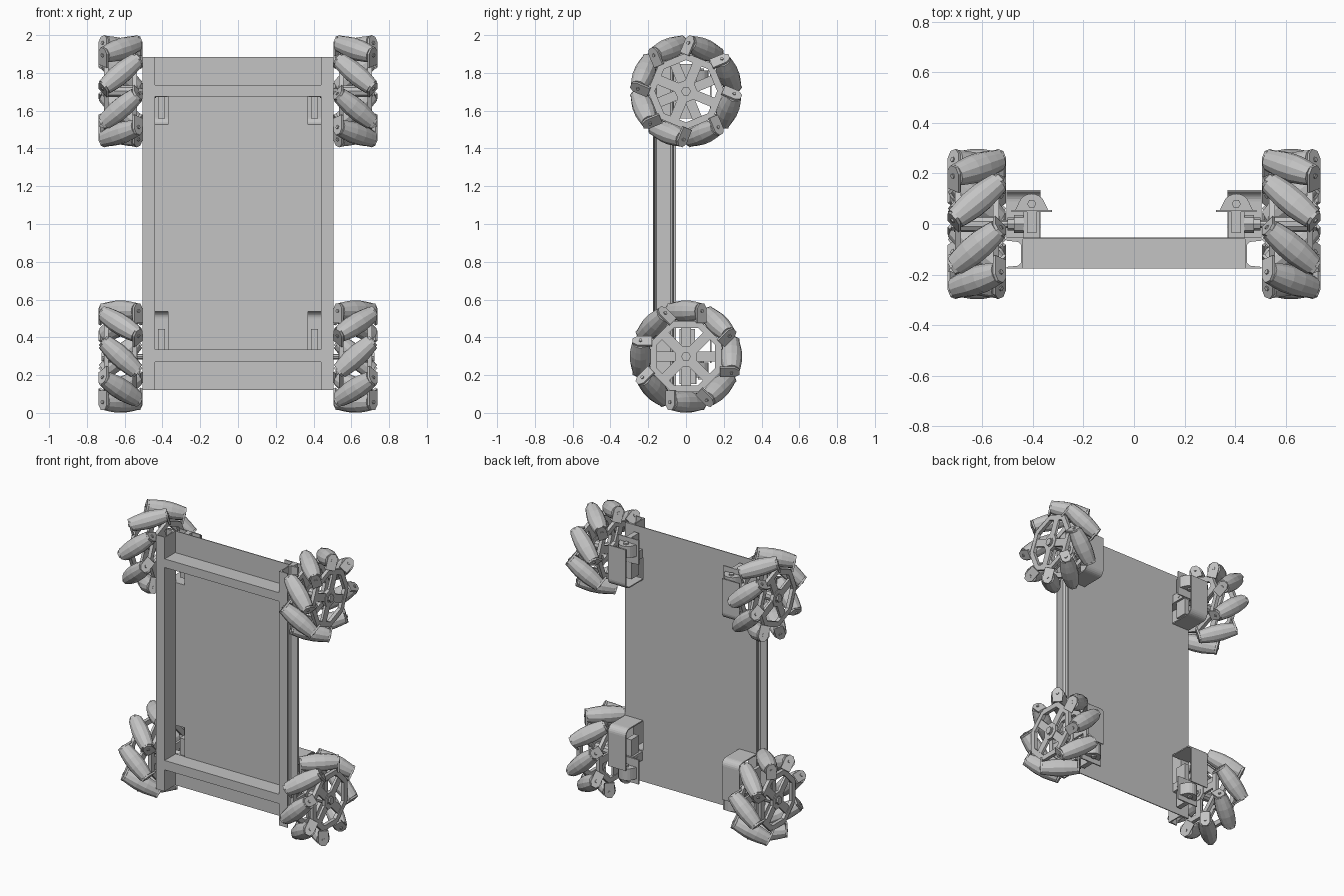
import bpy, bmesh
from math import sin, cos, pi, radians
from mathutils import Matrix, Vector

if "Cube" in bpy.data.objects:
    bpy.data.objects.remove(bpy.data.objects["Cube"])

grey = bpy.data.materials.new("plain grey")
grey.use_nodes = True
colour = (0.55, 0.55, 0.55, 1)
grey.diffuse_color = colour
grey.node_tree.nodes["Principled BSDF"].inputs["Base Color"].default_value = colour

# Profile planes: local z is the extrusion direction
ALONG_X = Matrix(((0, 0, 1), (1, 0, 0), (0, 1, 0))).to_4x4()
ALONG_Z = Matrix.Identity(4)


def at(x, y, z):
    return Matrix.Translation((x, y, z))


def finish(name, bm):
    bmesh.ops.recalc_face_normals(bm, faces=bm.faces)
    mesh = bpy.data.meshes.new(name)
    bm.to_mesh(mesh)
    bm.free()
    mesh.materials.append(grey)
    ob = bpy.data.objects.new(name, mesh)
    bpy.context.collection.objects.link(ob)
    return ob


def skin(bm, rings):
    """Join equal rings of points and cap both ends."""
    loops = [[bm.verts.new(p) for p in ring] for ring in rings]
    n = len(loops[0])
    for a, b in zip(loops, loops[1:]):
        for i in range(n):
            j = (i + 1) % n
            bm.faces.new((a[i], a[j], b[j], b[i]))
    bm.faces.new(loops[0][::-1])
    bm.faces.new(loops[-1])


def prism(bm, pts, lo, hi, m):
    skin(bm, [[m @ Vector((x, y, h)) for x, y in pts] for h in (lo, hi)])


def lathe(bm, profile, n, m):
    skin(bm, [[m @ Vector((r * cos(2 * pi * i / n), r * sin(2 * pi * i / n), h))
               for i in range(n)] for r, h in profile])


def box(bm, x, y, z, m=ALONG_Z):
    prism(bm, [(x[0], y[0]), (x[1], y[0]), (x[1], y[1]), (x[0], y[1])], *z, m)


def arc(r, a0, a1, n, cx=0, cy=0):
    return [(cx + r * cos(radians(a0 + (a1 - a0) * i / n)),
             cy + r * sin(radians(a0 + (a1 - a0) * i / n))) for i in range(n + 1)]


LOW, HIGH = 0.298, 1.703      # wheel centre heights
BOTTOM, TOP = 0.12, 1.885     # frame ends
FRONT, BACK = -0.176, -0.06   # frame depth

# Back plate with four openings behind the brackets
bm = bmesh.new()
xs = [-0.505, -0.44, -0.37, 0.37, 0.44, 0.505]
zs = [BOTTOM, 0.335, 0.545, 1.52, 1.675, TOP]
grid = [[bm.verts.new((x, BACK + 0.003, z)) for x in xs] for z in zs]
for r in range(5):
    for c in range(5):
        if not (r in (1, 3) and c in (1, 3)):
            bm.faces.new((grid[r][c], grid[r][c + 1], grid[r + 1][c + 1], grid[r + 1][c]))
plate = finish("back_plate", bm)
solid = plate.modifiers.new("thickness", 'SOLIDIFY')
solid.thickness = 0.006
solid.offset = 0

# Outward-open side channels with tapered flanges
for side, label in ((1, "left"), (-1, "right")):
    bm = bmesh.new()
    half = [(0.505, FRONT), (0.505, FRONT + 0.006), (0.458, FRONT + 0.011), (0.448, FRONT + 0.021)]
    mid = FRONT + BACK
    prof = [(0.44, FRONT)] + half + [(x, mid - y) for x, y in half[::-1]] + [(0.44, BACK)]
    prism(bm, [(side * x, y) for x, y in prof], BOTTOM, TOP, ALONG_Z)
    finish(label + "_side_channel", bm)

# Cross beams
for label, z in (("upper", (1.675, 1.735)), ("lower", (0.27, 0.335))):
    bm = bmesh.new()
    box(bm, (-0.44, 0.44), (FRONT, BACK), z)
    finish(label + "_cross_beam", bm)


def bracket(label, side, up, z0, zc):
    """Bent sheet bracket, growing from z0 in direction up."""
    bm = bmesh.new()
    outer = arc(0.045, -90, 0, 6, 0.09, 0.045)
    inner = arc(0.037, 0, -90, 6, 0.09, 0.045)
    prof = [(BACK, 0)] + outer + [(0.135, 0.28), (0.127, 0.28)] + inner + [(BACK, 0.008)]
    prism(bm, [(y, z0 + up * z) for y, z in prof], side * 0.37, side * 0.505, ALONG_X)
    finish(label + "_bracket", bm)

    # Bearing block: foot, post, long body and domed ear with bolt
    bm = bmesh.new()
    cx = side * 0.405
    box(bm, (cx - 0.08, cx + 0.08), (0.048, 0.056), sorted((zc - up * 0.025, zc + up * 0.145)))
    box(bm, (cx - 0.033, cx + 0.033), (BACK, 0.05), (zc - 0.03, zc + 0.03))
    box(bm, (cx - 0.018, cx + 0.018), (-0.035, 0.048), (zc - 0.145, zc + 0.145))
    dome = [(cx - 0.065, 0.055)] + arc(0.055, 160, 20, 8, cx, 0.065) + [(cx + 0.065, 0.055)]
    prism(bm, dome, zc + up * 0.03, zc + up * 0.11, ALONG_Z)
    lathe(bm, [(0.018, up * 0.02), (0.018, up * 0.12)], 6, at(cx, 0.08, zc))
    finish(label + "_bearing_block", bm)

    # Axle with stepped coupling and nut
    bm = bmesh.new()
    m = at(0, 0, zc) @ ALONG_X
    lathe(bm, [(0.035, side * 0.435), (0.035, side * 0.475)], 8, m)
    lathe(bm, [(0.026, side * 0.475), (0.026, side * 0.5)], 8, m)
    lathe(bm, [(0.015, side * 0.37), (0.015, side * 0.72)], 8, m)
    lathe(bm, [(0.026, side * 0.705), (0.026, side * 0.722)], 6, m)
    finish(label + "_axle", bm)


def wheel(label, side, zc, twist, phase):
    centre = at(side * 0.622, 0, zc)
    rollers, tabs, hub = bmesh.new(), bmesh.new(), bmesh.new()
    tilt = radians(42)
    house = [(-0.032, -0.062), (0.032, -0.062), (0.032, 0.016), (0.015, 0.041),
             (-0.015, 0.041), (-0.032, 0.016)]
    barrel = [(0.043, -0.115), (0.05, -0.075), (0.056, -0.03),
              (0.056, 0.03), (0.05, 0.075), (0.043, 0.115)]
    for k in range(8):
        a = phase + k * pi / 4
        radial = Vector((0, cos(a), sin(a)))
        tangent = Vector((0, -sin(a), cos(a)))
        axis = Vector((cos(tilt), 0, 0)) + tangent * twist * sin(tilt)
        m = Matrix((radial.cross(axis), radial, axis)).transposed().to_4x4()
        m = centre @ Matrix.Translation(radial * 0.241) @ m
        lathe(rollers, barrel, 12, m)
        # End tabs and bolts carrying each roller
        for s in (-1, 1):
            prism(tabs, house, s * 0.115, s * 0.127, m)
            lathe(tabs, [(0.01, s * 0.127), (0.01, s * 0.133)], 6, m)
    # Two octagonal side plates with rim, spokes and boss, set at staggered angles
    for s in (-1, 1):
        m = centre @ at(s * 0.075, 0, 0) @ ALONG_X @ Matrix.Rotation(phase + pi / 8, 4, 'Z')
        for k in range(8):
            seg = arc(0.203, k * 45, k * 45 + 45, 1) + arc(0.165, k * 45 + 45, k * 45, 1)
            prism(hub, seg, -0.012, 0.012, m)
        for k in range(4):
            turn = k * pi / 2 + pi / 8 + (s * side < 0) * pi / 4
            spoke = m @ Matrix.Rotation(turn, 4, 'Z')
            box(hub, (0.03, 0.17), (-0.026, 0.026), (-0.008, 0.008), spoke)
        lathe(hub, [(0.06, -0.012), (0.06, 0.012)], 8, m)
    lathe(hub, [(0.032, -0.09), (0.032, 0.09)], 10, centre @ ALONG_X)
    finish(label + "_rollers", rollers)
    finish(label + "_roller_tabs", tabs)
    finish(label + "_wheel_hub", hub)


for side, name in ((1, "left"), (-1, "right")):
    bracket("upper_" + name, side, 1, 1.52, HIGH)
    bracket("lower_" + name, side, -1, 0.545, LOW)
    wheel("upper_" + name, side, HIGH, side, pi / 8)
    wheel("lower_" + name, side, LOW, -side, 0)
